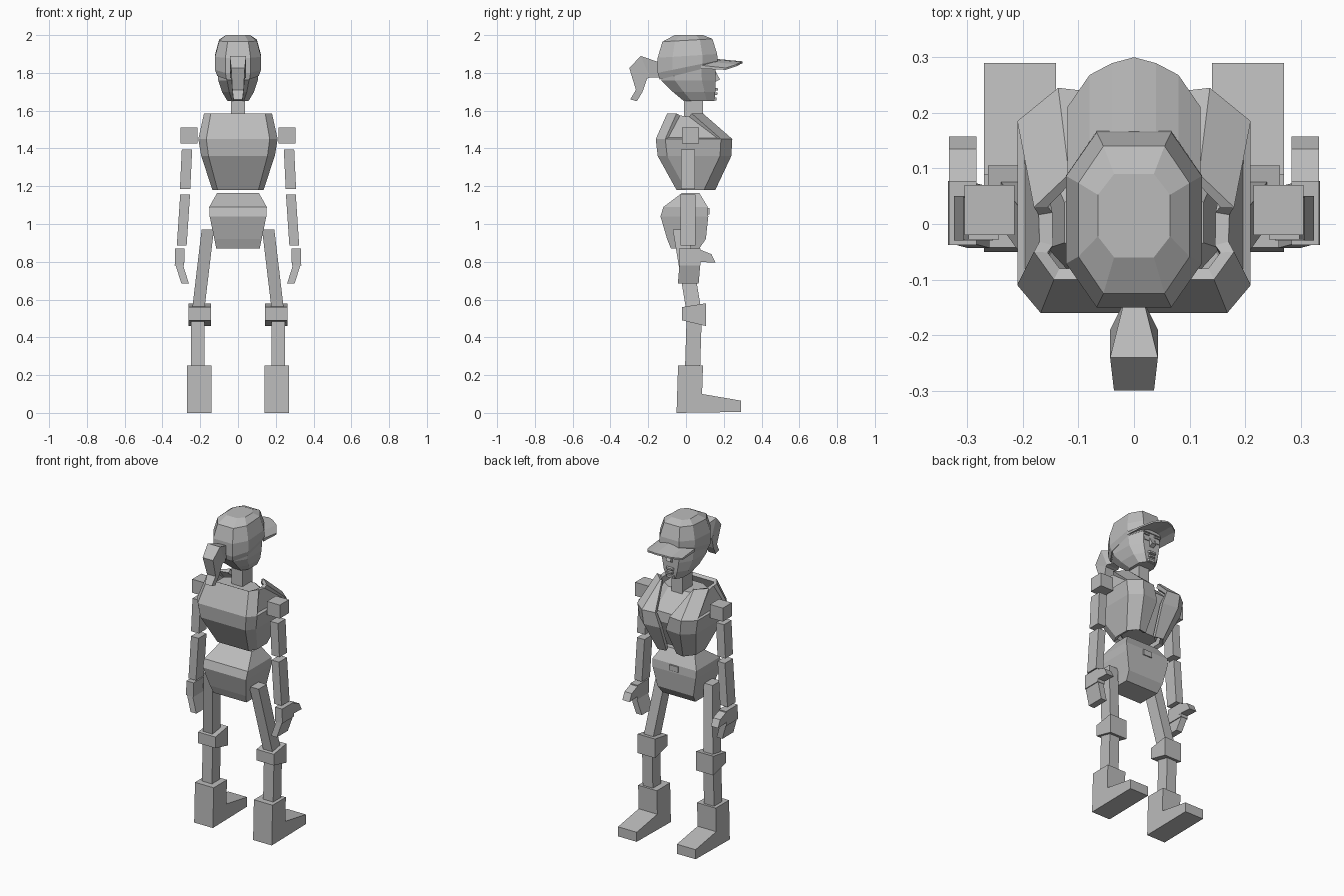
import bpy, bmesh

cube = bpy.data.objects.get("Cube")
if cube:
    bpy.data.objects.remove(cube, do_unlink=True)

COLOUR = (.5, .5, .5, 1)
grey = bpy.data.materials.new("plain grey")
grey.use_nodes = True
grey.diffuse_color = COLOUR
grey.node_tree.nodes["Principled BSDF"].inputs["Base Color"].default_value = COLOUR

SIDES = {"left": 1, "right": -1}


def finish(name, bm):
    """Turn the bmesh into an object with the shared material."""
    bmesh.ops.recalc_face_normals(bm, faces=bm.faces[:])
    mesh = bpy.data.meshes.new(name)
    bm.to_mesh(mesh)
    bm.free()
    mesh.materials.append(grey)
    obj = bpy.data.objects.new(name, mesh)
    bpy.context.collection.objects.link(obj)
    return obj


def bridge(bm, rings, closed=True):
    """Join successive rings of points with quads."""
    loops = [[bm.verts.new(point) for point in ring] for ring in rings]
    count = len(loops[0])
    for lower, upper in zip(loops, loops[1:]):
        for i in range(count if closed else count - 1):
            j = (i + 1) % count
            bm.faces.new((lower[i], lower[j], upper[j], upper[i]))
    return loops


def loft(name, rings):
    """Closed solid through a series of rings."""
    bm = bmesh.new()
    loops = bridge(bm, rings)
    bm.faces.new(loops[0])
    bm.faces.new(loops[-1])
    return finish(name, bm)


def rectangle(z, width, back, front, x=0):
    """Level rectangle around x."""
    left, right = x + width / 2, x - width / 2
    return [(right, back, z), (left, back, z), (left, front, z), (right, front, z)]


def octagon(half, back, front, z, rise=0):
    """Ring with chamfered corners, higher at the front by rise."""
    corners = [(half * .55, 0), (half, .25), (half, .75), (half * .55, 1)]
    corners += [(-x, t) for x, t in reversed(corners)]
    return [(x, back + (front - back) * t, z + rise * t) for x, t in corners]


def prism(name, profile, width, x=0):
    """Side profile of (y, z) points pulled out across the body."""
    ends = (x - width / 2, x + width / 2)
    loft(name, [[(end, y, z) for y, z in profile] for end in ends])


def bump(name, z, width, height, base, tip, x=0, taper=.6):
    """Small raised plate facing forward."""
    rings = []
    for y, scale in ((base, 1), (tip, taper)):
        w, h = width * scale / 2, height * scale / 2
        rings.append([(x - w, y, z - h), (x + w, y, z - h),
                      (x + w, y, z + h), (x - w, y, z + h)])
    loft(name, rings)


def limb_block(name, low, high, width, depth):
    """Leaning box between two centres, made for both sides."""
    for label, side in SIDES.items():
        loft(f"{label}_{name}",
             [rectangle(z, width, y - depth / 2, y + depth / 2, x * side)
              for x, y, z in (low, high)])


def limb_prism(name, profile, width, x):
    """Side profile made for both sides."""
    for label, side in SIDES.items():
        prism(f"{label}_{name}", profile, width, x * side)


# Head and cap
loft("head", [octagon(.055, -.01, .15, z=1.65),
              octagon(.085, -.07, .155, z=1.7),
              octagon(.105, -.13, .155, z=1.76),
              octagon(.115, -.14, .155, z=1.87)])
loft("cap", [octagon(.11, -.14, .16, z=1.765, rise=.075),
             octagon(.122, -.15, .167, z=1.8, rise=.065),
             octagon(.122, -.15, .165, z=1.88, rise=.02),
             octagon(.1, -.125, .14, z=1.965, rise=.015),
             octagon(.065, -.06, .09, z=2)])

# Brim: bowed outward and drooping toward its sides
brim = []
for step in range(-3, 4):
    t = step / 3
    inner = .15 - .07 * t * t
    outer = .3 - .03 * abs(t) - .06 * t ** 4
    z = 1.875 - .035 * t * t
    x = .12 * t
    brim.append([(x, inner, z), (x, outer, z - .014),
                 (x, outer, z - .024), (x, inner, z - .018)])
loft("cap_brim", brim)

# Ponytail: outer point, inner point and half width of each section
tail = []
for outer, inner, half in (((-.14, 1.855), (-.14, 1.775), .018),
                           ((-.24, 1.89), (-.19, 1.775), .043),
                           ((-.3, 1.825), (-.206, 1.77), .036),
                           ((-.265, 1.71), (-.23, 1.7), .03),
                           ((-.295, 1.66), (-.26, 1.65), .024)):
    tail.append([(-half, *outer), (half, *outer), (half, *inner), (-half, *inner)])
loft("ponytail", tail)

# Face
prism("nose", [(.14, 1.745), (.18, 1.765), (.15, 1.82)], width=.03)
bump("upper_lip", z=1.713, width=.065, height=.018, base=.14, tip=.17)
bump("lower_lip", z=1.69, width=.055, height=.018, base=.14, tip=.168)
bump("chin", z=1.662, width=.07, height=.024, base=.13, tip=.162)
for label, side in SIDES.items():
    bump(f"{label}_eye", z=1.795, width=.036, height=.02,
         base=.15, tip=.159, x=side * .04, taper=.8)
    bump(f"{label}_eyebrow", z=1.825, width=.044, height=.01,
         base=.15, tip=.163, x=side * .04, taper=.9)

# Neck and shirt under the vest
loft("neck", [rectangle(z, width=.075, back=-.01, front=.09) for z in (1.48, 1.68)])
loft("shirt", [octagon(.1, -.03, .11, z=1.205),
               octagon(.155, -.12, .19, z=1.38),
               octagon(.155, -.12, .185, z=1.44),
               octagon(.125, -.07, .075, z=1.55)])


def vest_outline(z, half, back, front, gap):
    """Outline round the back, open at the front by gap on each side."""
    points = [(half * .8, back), (half, back + .05), (half, front - .06),
              (half * .65, front), (gap, front - .01)]
    return ([(x, y, z) for x, y in reversed(points)]
            + [(-x, y, z) for x, y in points])


# Open vest with sunken armholes
bm = bmesh.new()
bridge(bm, [vest_outline(z=1.18, half=.135, back=-.05, front=.155, gap=.035),
            vest_outline(z=1.36, half=.195, back=-.15, front=.24, gap=.02),
            vest_outline(z=1.45, half=.21, back=-.16, front=.245, gap=.05),
            vest_outline(z=1.585, half=.18, back=-.1, front=.09, gap=.11)],
       closed=False)
bmesh.ops.recalc_face_normals(bm, faces=bm.faces[:])
for side in SIDES.values():
    armhole = [f for f in bm.faces
               if f.normal.x * side > .85 and f.calc_center_median().z > 1.48]
    bmesh.ops.inset_region(bm, faces=armhole, thickness=.02, depth=-.012)
vest = finish("vest", bm)
shell = vest.modifiers.new("thickness", "SOLIDIFY")
shell.thickness = .025
shell.offset = -1

# Pelvis and belt buckle
loft("pelvis", [rectangle(.87, width=.23, back=-.08, front=.07),
                rectangle(.92, width=.25, back=-.1, front=.105),
                rectangle(1.04, width=.3, back=-.135, front=.118),
                rectangle(1.09, width=.305, back=-.12, front=.115),
                rectangle(1.165, width=.22, back=-.02, front=.07)])
bump("belt_buckle", z=1.068, width=.06, height=.035, base=.11, tip=.124, taper=1)

# Arms
limb_block("shoulder", low=(.26, .025, 1.425), high=(.26, .025, 1.51), width=.09, depth=.09)
limb_block("upper_arm", low=(.28, .01, 1.185), high=(.27, .01, 1.395), width=.055, depth=.075)
limb_block("forearm", low=(.298, .01, .885), high=(.28, .01, 1.155), width=.052, depth=.08)
limb_block("palm", low=(.31, .02, .78), high=(.308, .02, .87), width=.05, depth=.115)
limb_block("fingers", low=(.28, .012, .685), high=(.31, .02, .78), width=.04, depth=.11)
limb_prism("thumb", [(.06, .8), (.157, .795), (.135, .84), (.06, .87)], width=.05, x=.308)

# Legs
limb_block("thigh", low=(.21, .04, .55), high=(.16, -.03, .97), width=.065, depth=.08)
limb_prism("knee_pad", [(-.02, .49), (.105, .46), (.105, .58), (-.02, .56)], width=.12, x=.203)
limb_block("shin", low=(.213, .035, .24), high=(.213, .043, .5), width=.07, depth=.08)
limb_prism("boot", [(-.05, 0), (.29, .005), (.29, .065), (.085, .1), (.09, .25), (-.042, .25)],
           width=.13, x=.205)
